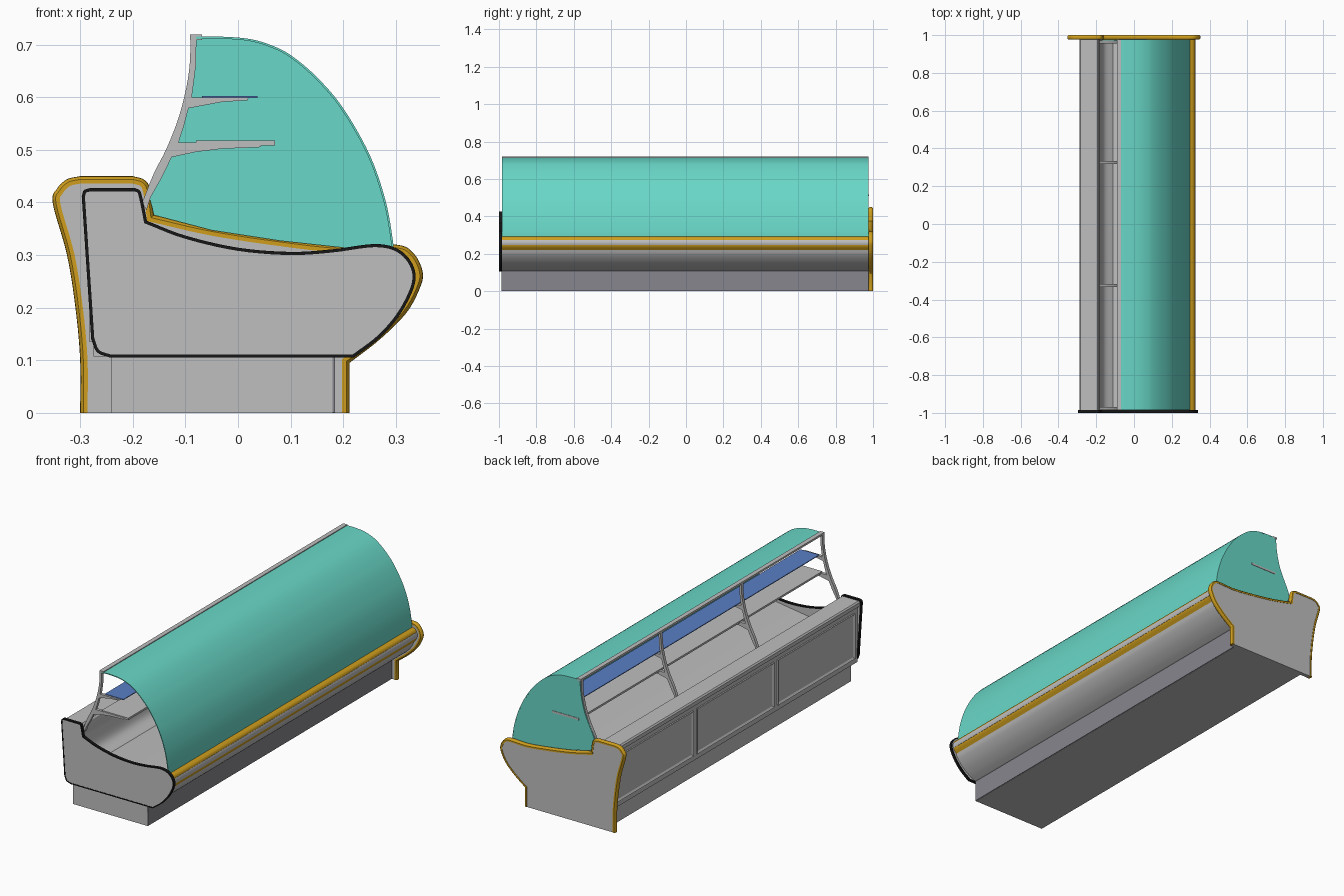
import bpy, bmesh, math
from mathutils import Vector

if "Cube" in bpy.data.objects:
    bpy.data.objects.remove(bpy.data.objects["Cube"])


def material(name, rgb):
    m = bpy.data.materials.new(name)
    m.diffuse_color = (*rgb, 1)
    m.use_nodes = True
    m.node_tree.nodes["Principled BSDF"].inputs["Base Color"].default_value = m.diffuse_color
    return m


GREY = material("light grey", (0.52, 0.52, 0.52))
KICK = material("blue grey", (0.24, 0.24, 0.27))
GOLD = material("gold", (0.62, 0.34, 0.012))
BLACK = material("black", (0.008, 0.008, 0.008))
TEAL = material("teal glass", (0.14, 0.68, 0.57))
BLUE = material("blue glass", (0.10, 0.21, 0.56))


def spline(pts, n=5):
    """Smooth curve through (x, z) points."""
    p = [Vector(q) for q in pts]
    p = [2 * p[0] - p[1]] + p + [2 * p[-1] - p[-2]]
    out = []
    for a, b, c, d in zip(p, p[1:], p[2:], p[3:]):
        for i in range(n):
            t = i / n
            out.append(0.5 * (2 * b + (c - a) * t + (2 * a - 5 * b + 4 * c - d) * t * t
                              + (3 * b - a - 3 * c + d) * t ** 3))
    return out + [p[-2]]


def inset(pts, d, closed=True):
    """Move a clockwise outline inwards by d."""
    p = [Vector(q) for q in pts]
    out = []
    for i, q in enumerate(p):
        before = p[i - 1] if (closed or i) else None
        after = p[(i + 1) % len(p)] if (closed or i < len(p) - 1) else None
        t1 = (q - before).normalized() if before is not None else None
        t2 = (after - q).normalized() if after is not None else t1
        t1 = t1 or t2
        n1, n2 = Vector((t1.y, -t1.x)), Vector((t2.y, -t2.x))
        n = (n1 + n2).normalized()
        out.append(q + n * d / max(0.5, n.dot(n1)))
    return out


def finish(name, bm, mat, angle=30):
    bmesh.ops.recalc_face_normals(bm, faces=bm.faces[:])
    me = bpy.data.meshes.new(name)
    bm.to_mesh(me)
    bm.free()
    me.materials.append(mat)
    ob = bpy.data.objects.new(name, me)
    bpy.context.collection.objects.link(ob)
    bpy.ops.object.select_all(action='DESELECT')
    ob.select_set(True)
    bpy.context.view_layer.objects.active = ob
    bpy.ops.object.shade_smooth_by_angle(angle=math.radians(angle))
    return ob


def prism(name, pts, y0, y1, mat):
    """Extrude an (x, z) outline along y."""
    bm = bmesh.new()
    rings = [[bm.verts.new((p[0], y, p[1])) for p in pts] for y in (y0, y1)]
    n = len(pts)
    for i in range(n):
        j = (i + 1) % n
        bm.faces.new((rings[0][i], rings[0][j], rings[1][j], rings[1][i]))
    caps = [bm.faces.new(r) for r in rings]
    bmesh.ops.recalc_face_normals(bm, faces=bm.faces[:])
    bmesh.ops.triangulate(bm, faces=caps, ngon_method='EAR_CLIP')
    return finish(name, bm, mat)


def band(name, pts, section, closed, mat):
    """Sweep a closed (inset, y) section along an outline."""
    bm = bmesh.new()
    rows = [[bm.verts.new((p.x, y, p.y)) for p in inset(pts, d, closed)] for d, y in section]
    n = len(pts)
    for a, b in zip(rows, rows[1:] + rows[:1]):
        for i in range(n if closed else n - 1):
            j = (i + 1) % n
            bm.faces.new((a[i], a[j], b[j], b[i]))
    if not closed:
        bm.faces.new([r[0] for r in rows])
        bm.faces.new([r[-1] for r in rows])
    return finish(name, bm, mat, 40)


def box(name, x0, x1, y0, y1, z0, z1, mat):
    return prism(name, [(x0, z0), (x0, z1), (x1, z1), (x1, z0)], y0, y1, mat)


Y0, Y1 = -0.987, 0.98

# Base and customer-side kick plate
box("base", -0.24, 0.180, Y0, Y1, 0, 0.115, GREY)
box("kick_plate", 0.179, 0.184, Y0, Y1, 0.001, 0.12, KICK)

# Body with sunken display well and rounded belly
well = spline([(-0.185, 0.40), (-0.178, 0.35), (-0.16, 0.285), (-0.11, 0.25)])
belly = spline([(0.308, 0.225), (0.295, 0.195), (0.265, 0.160), (0.225, 0.130), (0.183, 0.108)])
prism("body", [(-0.275, 0.107), (-0.275, 0.40)] + well + [(0.25, 0.302), (0.295, 0.295)] + belly,
      Y0, Y1, GREY)
prism("rear_counter", [(-0.289, 0.395), (-0.289, 0.414), (-0.283, 0.421), (-0.192, 0.421),
                       (-0.186, 0.414), (-0.183, 0.395)], Y0, Y1, GREY)

# Service-side door panels
for i in range(3):
    yc = (i - 1) * 0.65
    bm = bmesh.new()
    bmesh.ops.create_cube(bm, size=1)
    for v in bm.verts:
        v.co = Vector((-0.276 + v.co.x * 0.012, yc + v.co.y * 0.62, 0.25 + v.co.z * 0.23))
    bm.faces.ensure_lookup_table()
    face = min(bm.faces, key=lambda f: f.calc_center_median().x)
    bmesh.ops.inset_region(bm, faces=[face], thickness=0.014)
    bmesh.ops.translate(bm, verts=face.verts[:], vec=(0.006, 0, 0))
    finish(f"rear_door_{i + 1}", bm, GREY)

# Customer-side bumper rail with grey insert
prism("bumper_rail", [(0.29, 0.22), (0.29, 0.293)] + spline([(0.303, 0.293), (0.318, 0.284),
      (0.324, 0.262), (0.321, 0.240), (0.306, 0.22)]), Y0, Y1, GOLD)
prism("bumper_insert", [(0.31, 0.246), (0.31, 0.274), (0.323, 0.274), (0.3265, 0.267),
                        (0.3265, 0.252), (0.324, 0.246)], Y0, Y1, GREY)

# Front end panel with black edging
front = (spline([(-0.297, 0.412), (-0.293, 0.423), (-0.282, 0.427)], 4)
         + spline([(-0.195, 0.427), (-0.186, 0.422), (-0.181, 0.405), (-0.173, 0.365)], 4)
         + spline([(-0.173, 0.365), (-0.1, 0.337), (0, 0.314), (0.1, 0.306), (0.18, 0.311),
                   (0.26, 0.321), (0.305, 0.311), (0.332, 0.282), (0.336, 0.245),
                   (0.31, 0.19), (0.27, 0.143), (0.22, 0.105)])[1:]
         + spline([(-0.243, 0.105), (-0.268, 0.115), (-0.279, 0.14)], 4))
prism("front_end_panel", inset(front, 0.004), -0.999, -0.986, GREY)
band("front_end_edging", front, [(0, -1), (0, -0.985), (0.006, -0.985), (0.006, -1)], True, BLACK)

# Rear end panel with rounded gold edging (open at the floor)
rear = (spline([(-0.3, 0), (-0.3, 0.1), (-0.309, 0.2), (-0.325, 0.3), (-0.352, 0.398),
                (-0.344, 0.426), (-0.325, 0.444), (-0.3, 0.45)])
        + spline([(-0.2, 0.45), (-0.178, 0.443), (-0.167, 0.425), (-0.16, 0.376)], 4)
        + spline([(-0.16, 0.376), (-0.05, 0.351), (0.08, 0.331), (0.2, 0.318), (0.30, 0.32),
                  (0.334, 0.303), (0.351, 0.268), (0.346, 0.238), (0.32, 0.19),
                  (0.27, 0.14), (0.212, 0.095)])[1:]
        + [Vector((0.212, 0))])
prism("rear_end_panel", inset(rear, 0.011, False), 0.978, 0.998, GREY)
band("rear_end_edging", rear, [(0.014, 0.976), (0.006, 0.976), (0.001, 0.981), (0, 0.988),
                               (0.001, 0.995), (0.006, 1), (0.014, 1)], False, GOLD)

# Curved front glass
curve = spline([(-0.08, 0.715), (-0.03, 0.715), (0.02, 0.711), (0.06, 0.700), (0.10, 0.680),
                (0.15, 0.638), (0.20, 0.579), (0.25, 0.491), (0.28, 0.405), (0.294, 0.33),
                (0.297, 0.29)], 6)
prism("front_glass", curve + inset(curve, 0.004, False)[::-1], -0.985, 0.977, TEAL)

# Rear end glass
back = spline([(-0.16, 0.376), (-0.168, 0.43), (-0.137, 0.5), (-0.113, 0.555), (-0.098, 0.61),
               (-0.09, 0.66), (-0.086, 0.714)], 4)
prism("end_glass", back + curve[1:] + [(0.2, 0.314), (0.08, 0.327), (-0.05, 0.347)],
      0.9725, 0.9768, TEAL)

# Shelf supports: curved post with two tapered arms
post = spline([(-0.182, 0.40), (-0.16, 0.455), (-0.137, 0.5), (-0.115, 0.555), (-0.10, 0.61),
               (-0.092, 0.66), (-0.09, 0.717)], 4)
arms = [(-0.079, 0.714), (-0.080, 0.66), (-0.088, 0.599), (0.02, 0.599), (0.018, 0.594),
        (-0.03, 0.591), (-0.094, 0.579), (-0.103, 0.545), (-0.113, 0.514), (0.045, 0.514),
        (0.043, 0.505), (-0.03, 0.502), (-0.08, 0.496), (-0.126, 0.486), (-0.145, 0.447),
        (-0.166, 0.41), (-0.174, 0.385)]
for i, y in enumerate((-0.977, -0.325, 0.325, 0.964)):
    prism(f"shelf_support_{i + 1}", post + [Vector(a) for a in arms], y - 0.008, y + 0.008, GREY)

# Top rail and shelves
box("top_rail", -0.091, -0.068, -0.985, 0.977, 0.709, 0.719, GREY)
box("upper_shelf", -0.068, 0.037, -0.975, 0.972, 0.598, 0.602, BLUE)
box("lower_shelf", -0.08, 0.07, -0.983, 0.979, 0.508, 0.518, GREY)
